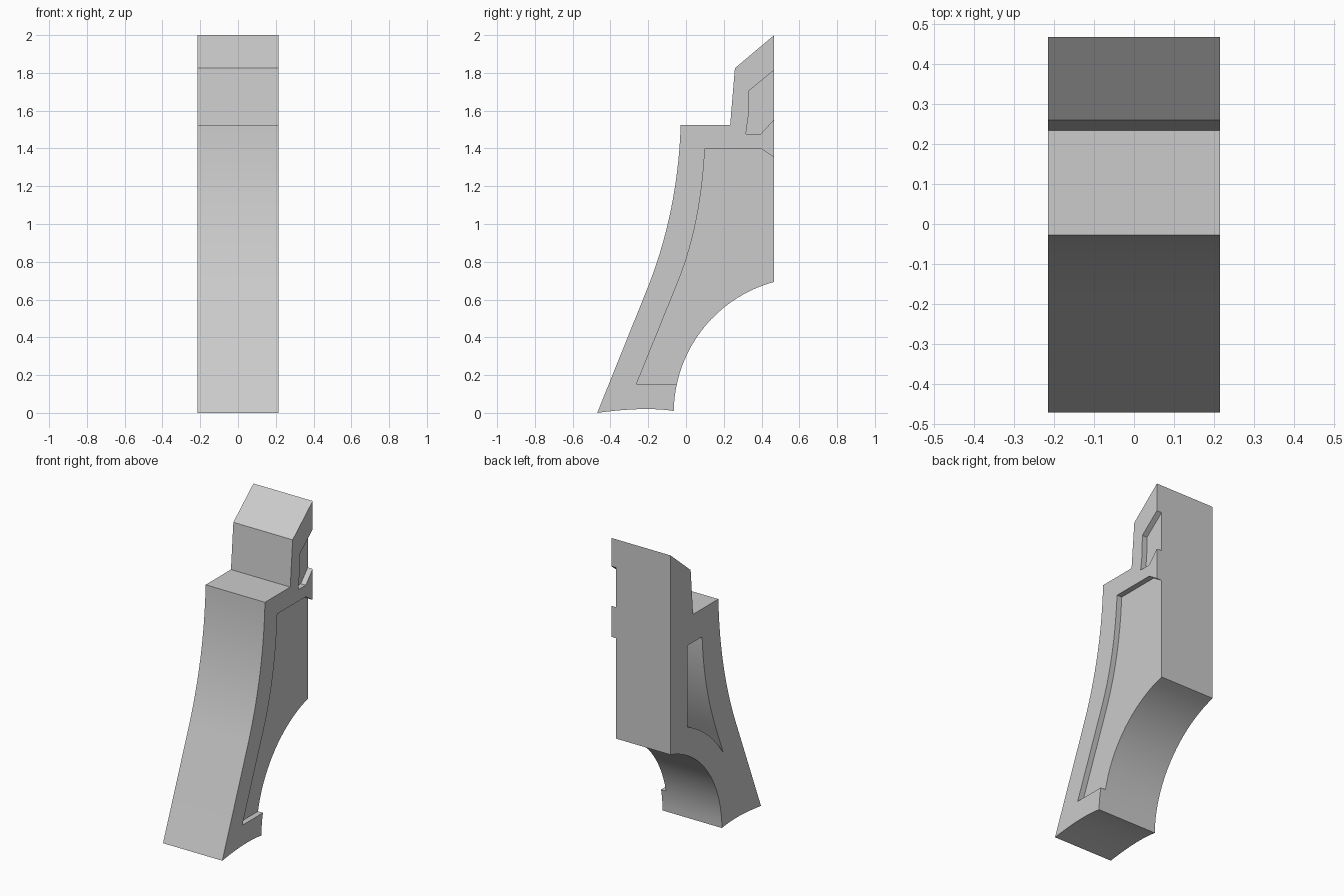
import bpy, bmesh, math
from mathutils import Vector

cube = bpy.data.objects.get("Cube")
if cube:
    bpy.data.objects.remove(cube, do_unlink=True)

HALF = 0.215      # half the thickness of the slab
PANEL = 0.179     # floor of the shallow panels
POCKET = 0.115    # floor of the deep pocket
BACK = 0.467      # flat rear plane

stone = bpy.data.materials.new("plain grey")
stone.use_nodes = True
colour = (0.6, 0.6, 0.6, 1)
stone.diffuse_color = colour
stone.node_tree.nodes["Principled BSDF"].inputs["Base Color"].default_value = colour


def bend(a, b, c, steps=14):
    """Smooth curve of (y, z) points from a to c, pulled toward b."""
    a, b, c = Vector(a), Vector(b), Vector(c)
    ts = [i / steps for i in range(steps + 1)]
    return [tuple(a * (1 - t) ** 2 + b * 2 * t * (1 - t) + c * t * t) for t in ts]


def arc(radius, start, end, steps):
    """Arc about the centre of the rear hollow, angles in degrees."""
    angles = [math.radians(start + (end - start) * i / steps) for i in range(steps + 1)]
    return [(0.653 + radius * math.cos(a), radius * math.sin(a)) for a in angles]


bm = bmesh.new()


def ring(profile, x):
    return [bm.verts.new((x, y, z)) for y, z in profile]


def walls(profile, x0, x1):
    """Band of faces along a closed profile; returns its edges at x0."""
    a, b = ring(profile, x0), ring(profile, x1)
    pairs = [(i - 1, i) for i in range(len(a))]
    for i, j in pairs:
        bm.faces.new((a[i], a[j], b[j], b[i]))
    return [bm.edges.get((a[i], a[j])) for i, j in pairs]


def flat(profile, x):
    bm.faces.new(ring(profile, x))


# Flared front, ledge and sloped cap
head = (
    [(-0.47, 0)]
    + bend((-0.2, 0.67), (-0.043, 1.07), (-0.028, 1.525))
    + [(0.234, 1.525), (0.259, 1.825), (BACK, 2.0)]
)

# Rear hollow, and the foot with its slightly arched sole
hollow = arc(0.718, 105, 167.7, 18)[:-1]
foot = arc(0.718, 167.7, 179.2, 4)
foot += bend(foot[-1], (-0.22, 0.035), (-0.47, 0), 10)[1:-1]

# Borders of the two shallow panels, from the rear plane inward
upper_step = [(BACK, 1.815), (0.333, 1.705), (0.33, 1.57),
              (0.317, 1.476), (0.395, 1.476), (BACK, 1.555)]
lower_step = (
    [(BACK, 1.352), (0.395, 1.4)]
    + bend((0.1, 1.4), (0.08, 1.0), (-0.04, 0.7))
    + [(-0.262, 0.153)]
)

# Deep pocket on the other side, following the flare and the hollow
pocket = (
    [(-0.078, 0.5)]
    + bend((-0.01, 0.67), (0.125, 1.0), (0.14, 1.342))
    + [(0.294, 1.342)]
    + arc(0.885, 114, 144, 14)
)

# Main slab and the raised rim around the panels
outline = head + [upper_step[0], upper_step[-1], lower_step[0]] + hollow + foot
rim = head + upper_step + lower_step + foot
outer_edges = walls(outline, -HALF, PANEL)
walls(rim, PANEL, HALF)
flat(rim, HALF)
flat(upper_step, PANEL)
flat(lower_step + [foot[0]] + hollow[::-1], PANEL)

# Pocket walls and floor, then the side face around its opening
pocket_edges = walls(pocket, -HALF, POCKET)
flat(pocket, POCKET)
bmesh.ops.triangle_fill(bm, edges=outer_edges + pocket_edges,
                        use_beauty=True, use_dissolve=False, normal=(-1, 0, 0))

# Weld into one closed solid
bmesh.ops.remove_doubles(bm, verts=bm.verts[:], dist=0.00001)
bm.normal_update()
bmesh.ops.recalc_face_normals(bm, faces=bm.faces[:])
mesh = bpy.data.meshes.new("buttress")
bm.to_mesh(mesh)
bm.free()
mesh.materials.append(stone)
buttress = bpy.data.objects.new("buttress", mesh)
bpy.context.scene.collection.objects.link(buttress)

bpy.ops.object.select_all(action="DESELECT")
buttress.select_set(True)
bpy.context.view_layer.objects.active = buttress
bpy.ops.object.shade_smooth_by_angle(angle=math.radians(25))
